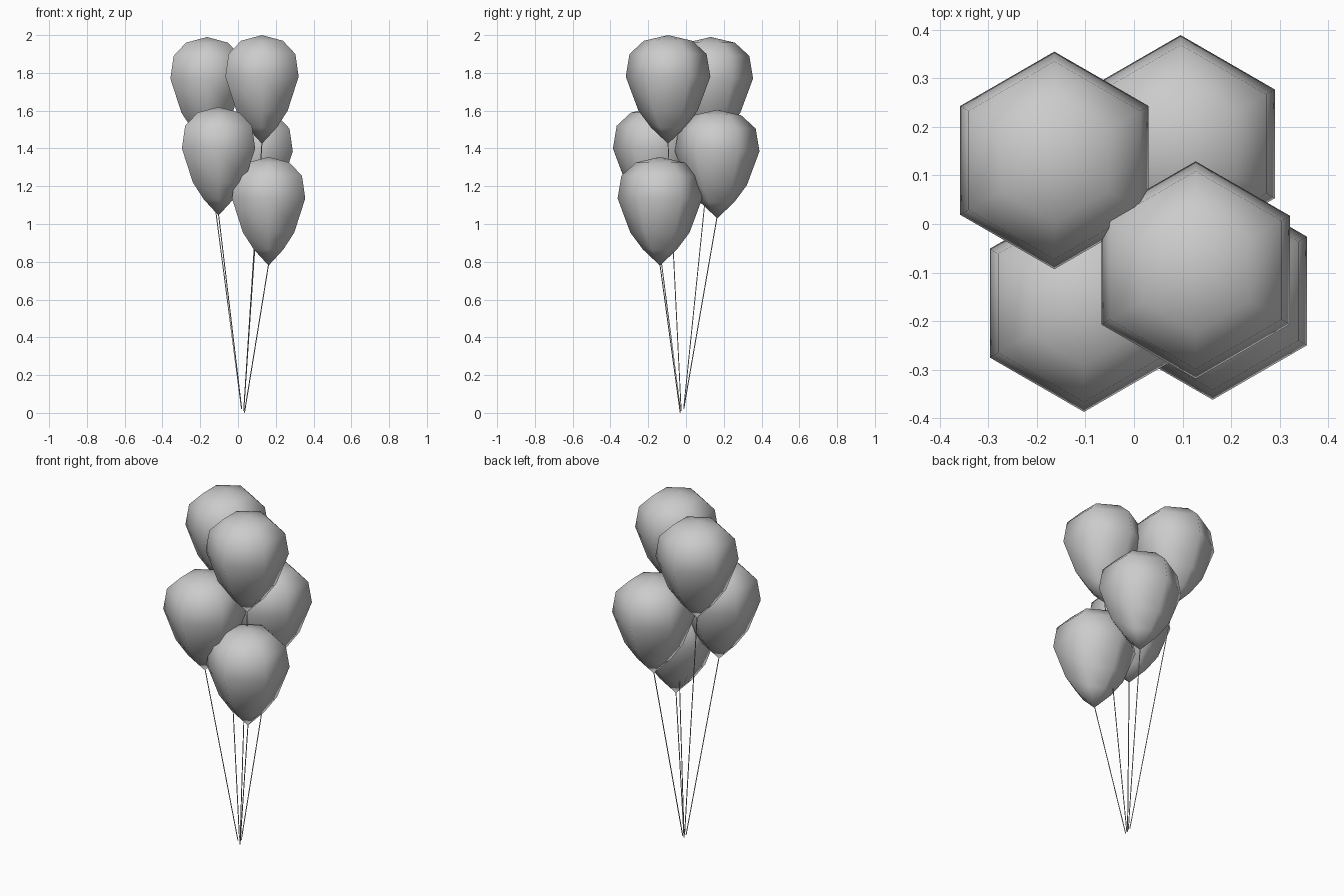
import bpy, bmesh, math
from mathutils import Vector

if "Cube" in bpy.data.objects:
    bpy.data.objects.remove(bpy.data.objects["Cube"])


def make_material(name, colour):
    mat = bpy.data.materials.new(name)
    mat.use_nodes = True
    mat.diffuse_color = colour
    mat.node_tree.nodes["Principled BSDF"].inputs["Base Color"].default_value = colour
    return mat


grey = make_material("light_grey", (0.6, 0.6, 0.6, 1))
SIDES = 6
# Balloon rings: radius and drop below the crown
PROFILE = [(0.128, 0.03), (0.204, 0.1), (0.224, 0.22), (0.157, 0.4), (0.09, 0.49)]
HEIGHT = 0.575


def add_object(name, bm, smooth):
    bmesh.ops.recalc_face_normals(bm, faces=bm.faces)
    for face in bm.faces:
        face.smooth = smooth
    mesh = bpy.data.meshes.new(name)
    bm.to_mesh(mesh)
    bm.free()
    mesh.materials.append(grey)
    obj = bpy.data.objects.new(name, mesh)
    bpy.context.collection.objects.link(obj)
    return obj


def add_balloon(name, crown):
    """Six-sided teardrop lofted through the profile rings."""
    bm = bmesh.new()
    top = bm.verts.new((0, 0, 0))
    tip = bm.verts.new((0, 0, -HEIGHT))
    rings = []
    for radius, drop in PROFILE:
        angles = [math.pi / 2 + math.tau * i / SIDES for i in range(SIDES)]
        rings.append([bm.verts.new((radius * math.cos(a), radius * math.sin(a), -drop))
                      for a in angles])
    for i in range(SIDES):
        j = (i + 1) % SIDES
        bm.faces.new((top, rings[0][i], rings[0][j]))
        bm.faces.new((tip, rings[-1][j], rings[-1][i]))
        for upper, lower in zip(rings, rings[1:]):
            bm.faces.new((upper[i], lower[i], lower[j], upper[j]))
    obj = add_object(name, bm, True)
    obj.location = crown


def add_string(name, start, end, radius=0.003):
    """Thin three-sided rod between two points."""
    start, end = Vector(start), Vector(end)
    axis = end - start
    bm = bmesh.new()
    bmesh.ops.create_cone(bm, cap_ends=True, segments=3, radius1=radius,
                          radius2=radius, depth=axis.length)
    obj = add_object(name, bm, False)
    obj.location = (start + end) / 2
    obj.rotation_mode = "QUATERNION"
    obj.rotation_quaternion = axis.to_track_quat("Z", "Y")


# Name, crown of the balloon, lower end of its string
BUNCH = [
    ("back_right_high", (-0.164, 0.131, 1.99), (0.018, -0.012, 0.03)),
    ("front_left_high", (0.127, -0.095, 2.0), (0.03, -0.025, 0.01)),
    ("front_right_middle", (-0.103, -0.163, 1.62), (0.02, -0.03, 0.02)),
    ("back_left_middle", (0.096, 0.165, 1.605), (0.03, -0.012, 0.02)),
    ("front_left_low", (0.162, -0.138, 1.355), (0.034, -0.03, 0.001)),
]
for place, crown, hand in BUNCH:
    add_balloon(place + "_balloon", crown)
    tip = Vector(crown) - Vector((0, 0, HEIGHT - 0.01))
    add_string(place + "_string", hand, tip)
